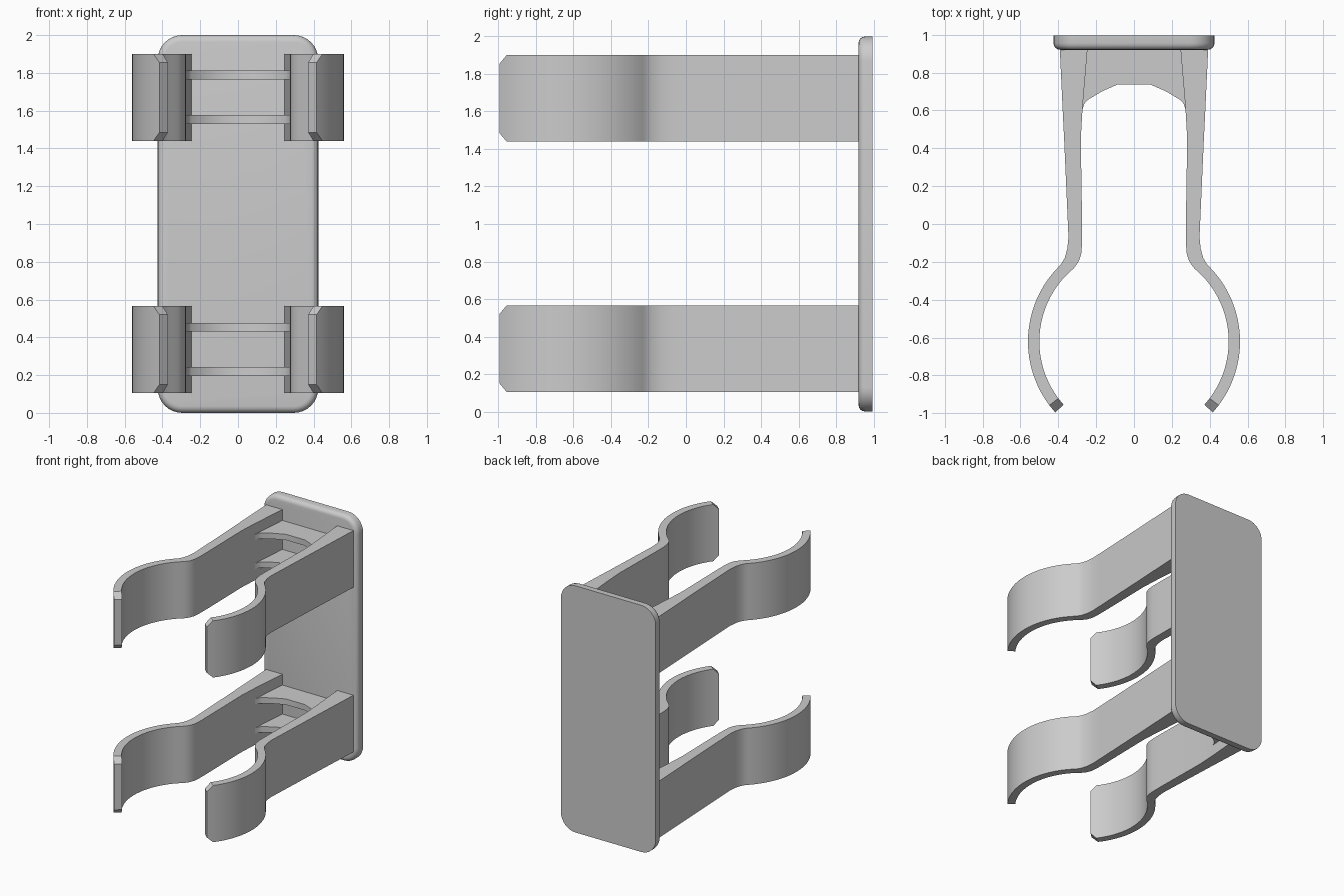
import bpy, bmesh
from math import cos, sin, radians

cube = bpy.data.objects.get("Cube")
if cube:
    bpy.data.objects.remove(cube)

grey = bpy.data.materials.new("light_grey")
grey.use_nodes = True
COLOUR = (0.6, 0.6, 0.6, 1)
grey.diffuse_color = COLOUR
grey.node_tree.nodes["Principled BSDF"].inputs["Base Color"].default_value = COLOUR


def finish(name, bm, angle=30):
    bmesh.ops.recalc_face_normals(bm, faces=bm.faces)
    mesh = bpy.data.meshes.new(name)
    bm.to_mesh(mesh)
    bm.free()
    mesh.materials.append(grey)
    obj = bpy.data.objects.new(name, mesh)
    bpy.context.collection.objects.link(obj)
    bpy.ops.object.select_all(action="DESELECT")
    obj.select_set(True)
    bpy.context.view_layer.objects.active = obj
    bpy.ops.object.shade_smooth_by_angle(angle=radians(angle))
    return obj


# Backing plate: rounded corners, softened front rim, sharp back rim
BACK, FRONT = 0.995, 0.92
bm = bmesh.new()
bmesh.ops.create_cube(bm, size=1)
for v in bm.verts:
    v.co.x *= 0.85
    v.co.y = BACK if v.co.y > 0 else FRONT
    v.co.z = v.co.z * 2 + 1
corners = [e for e in bm.edges if abs(e.verts[0].co.y - e.verts[1].co.y) > 0.01]
bmesh.ops.bevel(bm, geom=corners, offset=0.13, segments=8, profile=0.5, affect="EDGES")
rim = [e for e in bm.edges if all(v.co.y < FRONT + 0.001 for v in e.verts)]
bmesh.ops.bevel(bm, geom=rim, offset=0.035, segments=4, profile=0.5, affect="EDGES")
finish("back_plate", bm)

# Arm stations as (inner point, outer point), from the plate to the tip
CENTRE_Y, R_IN, R_OUT, TIP = -0.62, 0.5, 0.56, -42
stations = [
    ((0.245, 0.93), (0.392, 0.93)),
    ((0.272, 0.61), (0.377, 0.61)),
    ((0.281, 0.45), (0.369, 0.45)),
    ((0.274, 0.0), (0.349, 0.0)),
    ((0.274, -0.1), (0.346, -0.07)),
    ((0.279, -0.16), (0.352, -0.13)),
    ((0.293, -0.2), (0.366, -0.18)),
    ((0.318, -0.234), (0.386, -0.214)),
]
steps = 20
for i in range(steps + 1):
    a = radians(44 + (TIP + 5 - 44) * i / steps)
    stations.append(tuple((r * cos(a), CENTRE_Y + r * sin(a)) for r in (R_IN, R_OUT)))
a = radians(TIP)
stations.append(tuple((r * cos(a), CENTRE_Y + r * sin(a)) for r in (R_IN, R_OUT)))


def arm(name, side, low, high):
    """Sweep a rectangular section along the stations, chamfering the tip."""
    bm = bmesh.new()
    rings = []
    for i, (p, q) in enumerate(stations):
        inset = 0.045 if i == len(stations) - 1 else 0
        lo, hi = low + inset, high - inset
        rings.append([bm.verts.new((side * x, y, z))
                      for (x, y), z in ((p, lo), (q, lo), (q, hi), (p, hi))])
    for r, s in zip(rings, rings[1:]):
        for k in range(4):
            n = (k + 1) % 4
            bm.faces.new((r[k], r[n], s[n], s[k]))
    bm.faces.new(rings[0])
    bm.faces.new(rings[-1])
    finish(name, bm)


# Arched web outline, right half mirrored to the left
half = [(0.3, 0.93), (0.3, 0.59), (0.274, 0.6), (0.262, 0.635), (0.245, 0.655),
        (0.17, 0.7), (0.085, 0.737)]
outline = half + [(-x, y) for x, y in reversed(half)]


def web(name, low, high):
    bm = bmesh.new()
    face = bm.faces.new([bm.verts.new((x, y, low)) for x, y in outline])
    ext = bmesh.ops.extrude_face_region(bm, geom=[face])
    for v in ext["geom"]:
        if isinstance(v, bmesh.types.BMVert):
            v.co.z = high
    finish(name, bm)


# Two clips, each with a pair of arms and two webs
for level, base in (("lower", 0.105), ("upper", 1.44)):
    for label, side in (("left", 1), ("right", -1)):
        arm(f"{level}_{label}_arm", side, base, base + 0.46)
    for label, z in (("bottom", 0.09), ("top", 0.325)):
        web(f"{level}_{label}_web", base + z, base + z + 0.047)
